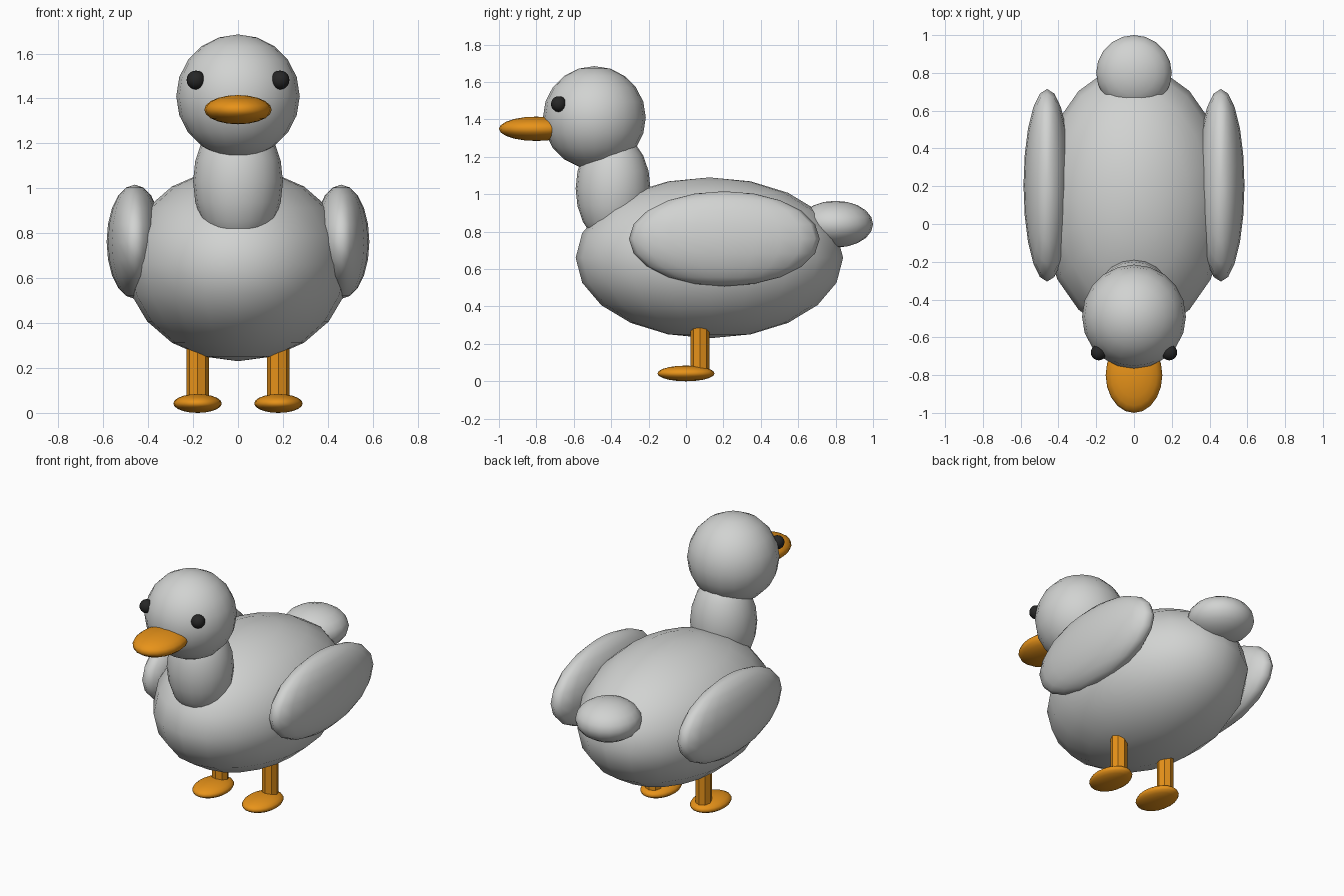
import bpy
import math

if "Cube" in bpy.data.objects:
    bpy.data.objects.remove(bpy.data.objects["Cube"])


def material(name, rgb):
    m = bpy.data.materials.new(name)
    m.diffuse_color = (*rgb, 1)
    m.use_nodes = True
    m.node_tree.nodes["Principled BSDF"].inputs["Base Color"].default_value = m.diffuse_color
    return m


GREY = material("feather grey", (0.64, 0.65, 0.64))
ORANGE = material("orange", (0.80, 0.29, 0.01))
BLACK = material("eye black", (0.02, 0.02, 0.02))


def ellipsoid(name, center, radii, mat, segments=20, rings=10):
    """Smooth low-poly ellipsoid with its poles on z."""
    bpy.ops.mesh.primitive_uv_sphere_add(segments=segments, ring_count=rings,
                                         radius=1, location=center)
    ob = bpy.context.object
    ob.name = name
    ob.scale = radii
    bpy.ops.object.transform_apply(location=False, rotation=False, scale=True)
    bpy.ops.object.shade_smooth()
    ob.data.materials.append(mat)
    return ob


# Trunk, neck, head and tail
ellipsoid("body", (0, 0.125, 0.66), (0.5, 0.715, 0.43), GREY)
ellipsoid("neck", (0, -0.39, 1.03), (0.2, 0.2, 0.30), GREY)
ellipsoid("head", (0, -0.49, 1.41), (0.275, 0.275, 0.275), GREY)
ellipsoid("tail", (0, 0.80, 0.84), (0.2, 0.2, 0.125), GREY)

# Beak
ellipsoid("beak", (0, -0.80, 1.35), (0.15, 0.2, 0.065), ORANGE)

# Mirrored pairs
for side, s in (("left", 1), ("right", -1)):
    ellipsoid(f"{side}_wing", (0.46 * s, 0.205, 0.762), (0.125, 0.51, 0.254), GREY)
    ellipsoid(f"{side}_eye", (0.187 * s, -0.68, 1.482), (0.042, 0.042, 0.042), BLACK)
    ellipsoid(f"{side}_foot", (0.18 * s, 0, 0.042), (0.108, 0.153, 0.042), ORANGE)
    # Eight-sided leg running up into the body
    bpy.ops.mesh.primitive_cylinder_add(vertices=8, radius=0.05, depth=0.32,
                                        location=(0.18 * s, 0.075, 0.20))
    leg = bpy.context.object
    leg.name = f"{side}_leg"
    leg.data.materials.append(ORANGE)
    bpy.ops.object.shade_smooth_by_angle(angle=math.radians(30))
